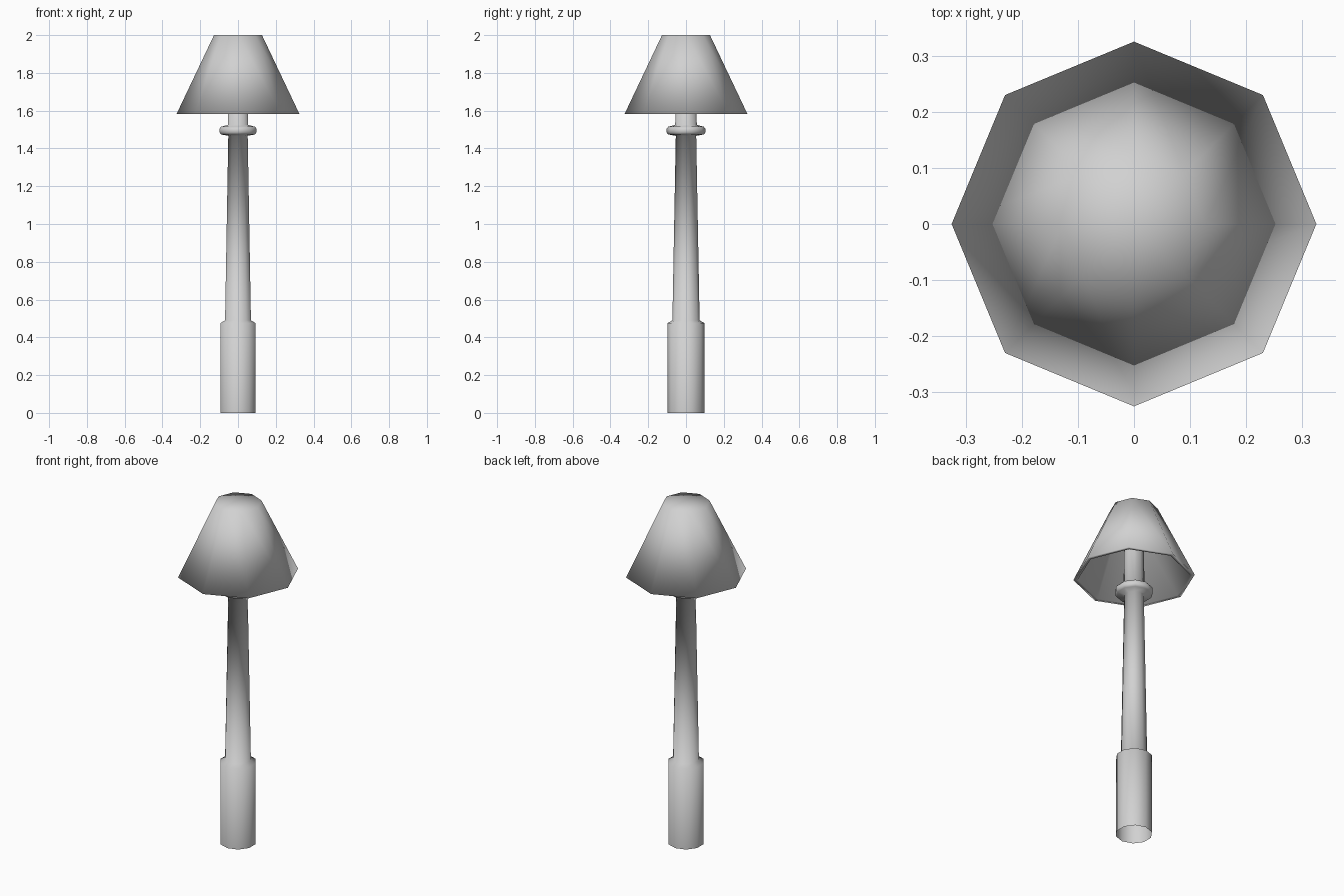
import bpy
import bmesh
import math

default = bpy.data.objects.get("Cube")
if default:
    bpy.data.objects.remove(default, do_unlink=True)

grey = bpy.data.materials.new("light_grey")
grey.use_nodes = True
colour = (0.64, 0.64, 0.64, 1.0)
grey.diffuse_color = colour
grey.node_tree.nodes["Principled BSDF"].inputs["Base Color"].default_value = colour


def lathe(name, profile, sides):
    """Turn a (radius, height) profile around z, with a corner on the y axis."""
    bm = bmesh.new()
    verts = [bm.verts.new((0, r, z)) for r, z in profile]
    edges = [bm.edges.new(pair) for pair in zip(verts, verts[1:])]
    bmesh.ops.spin(bm, geom=verts + edges, cent=(0, 0, 0), axis=(0, 0, 1),
                   angle=math.tau, steps=sides, use_duplicate=False)
    bmesh.ops.remove_doubles(bm, verts=bm.verts[:], dist=0.0005)
    bmesh.ops.recalc_face_normals(bm, faces=bm.faces[:])
    # Keep outward normals on the open-ended post as well
    low = min(bm.faces, key=lambda f: f.calc_center_median().z - f.calc_center_median().xy.length)
    centre = low.calc_center_median()
    if abs(low.normal.z) < 0.5 and low.normal.xy.dot(centre.xy) < 0 and profile[0][0] > 0:
        bmesh.ops.reverse_faces(bm, faces=bm.faces[:])
    for face in bm.faces:
        face.smooth = True
    mesh = bpy.data.meshes.new(name)
    bm.to_mesh(mesh)
    bm.free()
    mesh.materials.append(grey)
    obj = bpy.data.objects.new(name, mesh)
    bpy.context.collection.objects.link(obj)
    return obj


# Ten-sided post: sleeve at the foot, tapered shaft, collar and neck
lathe("lamp_post", [
    (0.098, 0.0), (0.098, 0.475), (0.072, 0.49),
    (0.054, 1.467), (0.094, 1.474), (0.103, 1.485), (0.103, 1.505),
    (0.094, 1.515), (0.057, 1.525), (0.054, 1.96),
], 10)

# Eight-sided hollow shade with a closed top and a thin lower rim
lathe("lamp_shade", [
    (0.0, 2.0), (0.127, 2.0), (0.325, 1.583),
    (0.302, 1.583), (0.115, 1.97), (0.0, 1.97),
], 8)
